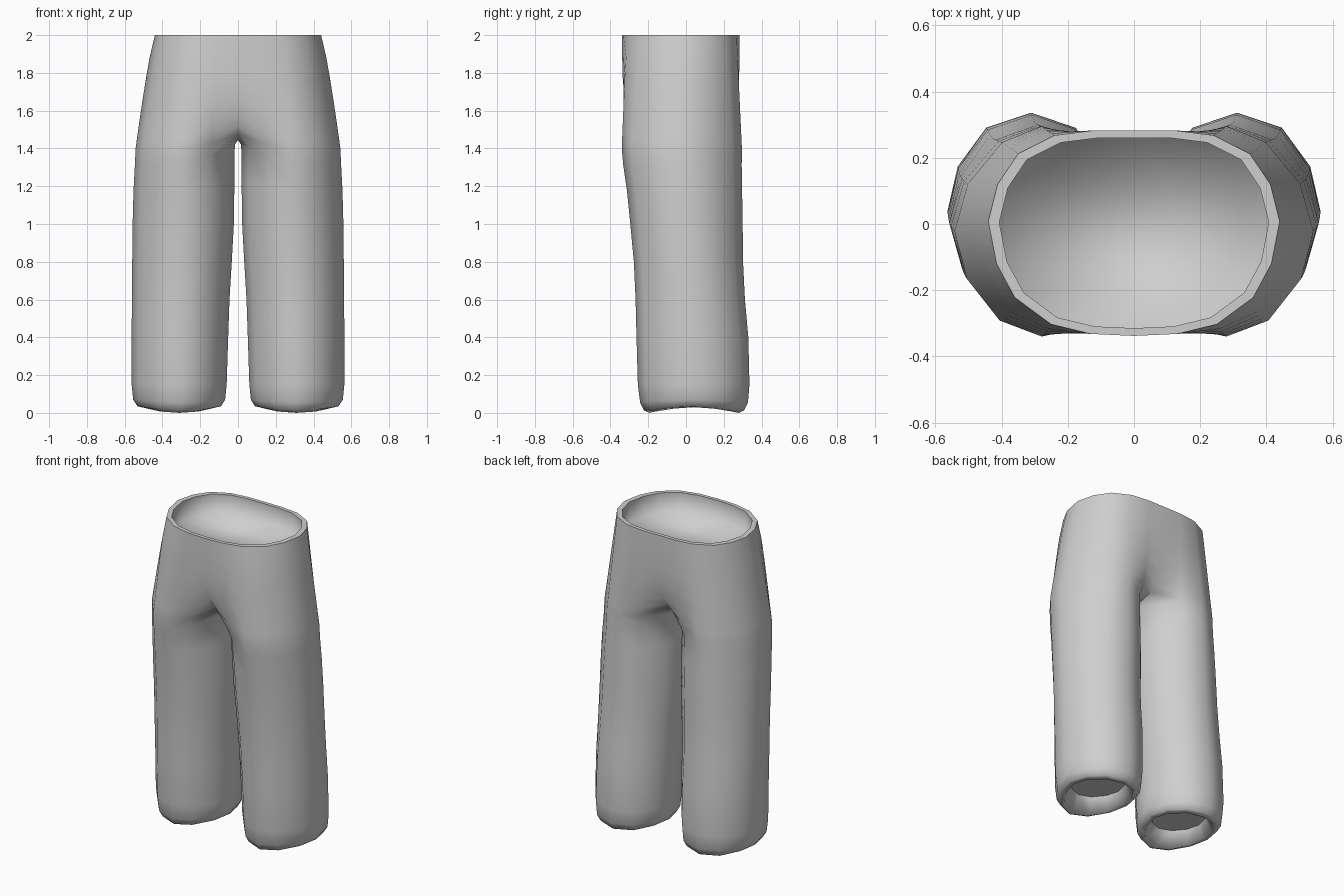
import bpy, bmesh, math

if "Cube" in bpy.data.objects:
    bpy.data.objects.remove(bpy.data.objects["Cube"])

# One flat cloth colour
cloth = bpy.data.materials.new("grey cloth")
cloth.diffuse_color = (0.62, 0.62, 0.62, 1)
cloth.use_nodes = True
cloth.node_tree.nodes["Principled BSDF"].inputs["Base Color"].default_value = cloth.diffuse_color

# Right half of the waist outline, front centre to back centre
WAIST = [(0, -.338), (.13, -.332), (.25, -.303), (.36, -.222), (.415, -.12), (.44, .008),
         (.412, .12), (.35, .212), (.24, .268), (.12, .283), (0, .283)]


def leg_ring(z, x_in, x_out, y_front, y_back, saddle=0.0, lift=0.0):
    """Twelve-sided leg section; saddle raises the sides, lift raises the inner side."""
    back = .9 + .25 * min(1, max(0, (z - .3) / 1.0))   # back is rounder higher up
    ring = []
    for k in range(12):
        a = math.radians(-150 + 30 * k)
        c, s = math.cos(a), math.sin(a)
        cc = math.copysign(abs(c) ** (back if s > 0 else 1.05), c)
        ss = math.copysign(abs(s) ** 1.15, s)
        ring.append(((x_in + x_out) / 2 + (x_out - x_in) / 2 * cc,
                     (y_front + y_back) / 2 + (y_back - y_front) / 2 * ss,
                     z + saddle * c * c + lift * max(0, -c)))
    return ring


# Legs from the crotch down: z, inner x, outer x, front y, back y, saddle, lift
LEGS = [(1.31, .017, .546, -.332, .295, 0, .11), (1.18, .019, .553, -.313, .297, 0, .04),
        (1.0, .022, .558, -.295, .30), (.8, .033, .56, -.276, .302),
        (.6, .045, .562, -.267, .312), (.4, .052, .563, -.262, .33),
        (.15, .06, .563, -.255, .336), (.055, .068, .555, -.243, .328, .015),
        (.013, .09, .532, -.222, .307, .022), (0, .12, .502, -.195, .278, .03),
        (.11, .155, .465, -.14, .22)]

# Hip rows blend the waist into the crotch section
hip_end = leg_ring(1.4, .016, .542, -.34, .296)[:11]
hip_end[0], hip_end[10] = (0, -.19, 1.475), (0, .155, 1.475)
hip_end[1], hip_end[9] = (.14, -.303, 1.43), (.14, .256, 1.43)


def hip_row(t):
    row = []
    for k, ((x0, y0), (x1, y1, z1)) in enumerate(zip(WAIST, hip_end)):
        e = t if k in (3, 6, 7) else t ** .8
        ey = t ** 5 if k in (0, 10) else t ** 3 if k in (1, 9) else t ** .6 if k < 4 else t
        row.append((x0 + (x1 - x0) * e, y0 + (y1 - y0) * ey, 2 + (z1 - 2) * t))
    return row


def waist_inner(z):
    return [(x * .925, -.028 + (y + .028) * .925, z) for x, y in WAIST]


bm = bmesh.new()


def bridge(a, b, closed):
    n = len(a)
    for i in range(n if closed else n - 1):
        j = (i + 1) % n
        bm.faces.new((a[i], a[j], b[j], b[i]))


for side in (1, -1):
    def verts(points):
        return [bm.verts.new((side * x, y, z)) for x, y, z in points]

    # waist floor, inner wall, rim and hips
    rows = [verts(waist_inner(1.87)), verts(waist_inner(2.0))]
    rows += [verts(hip_row(t)) for t in (0, .2, .4, .6, .8, .92, 1)]
    bm.faces.new(rows[0])
    for a, b in zip(rows, rows[1:]):
        bridge(a, b, False)
    # leg, rounded hem and recessed cuff
    rings = [rows[-1] + verts([(0, -.015, 1.445)])]
    rings += [verts(leg_ring(*r)) for r in LEGS]
    for a, b in zip(rings, rings[1:]):
        bridge(a, b, True)
    bm.faces.new(rings[-1])

# join the halves on the centre line
bmesh.ops.remove_doubles(bm, verts=bm.verts[:], dist=.0005)
floor_edges = [e for e in bm.edges if all(abs(v.co.z - 1.87) < .001 for v in e.verts)
               and all(abs(v.co.x) < .001 for v in e.verts)]
bmesh.ops.dissolve_edges(bm, edges=floor_edges)
bmesh.ops.recalc_face_normals(bm, faces=bm.faces[:])

# smooth everywhere except the waist rim and the cuff ends
for f in bm.faces:
    f.smooth = True
for e in bm.edges:
    rim = all(v.co.z > 1.999 for v in e.verts)
    cuff = any(len(f.verts) == 12 for f in e.link_faces)
    e.smooth = not (rim or cuff)

mesh = bpy.data.meshes.new("trousers")
bm.to_mesh(mesh)
bm.free()
mesh.materials.append(cloth)
trousers = bpy.data.objects.new("trousers", mesh)
bpy.context.collection.objects.link(trousers)
